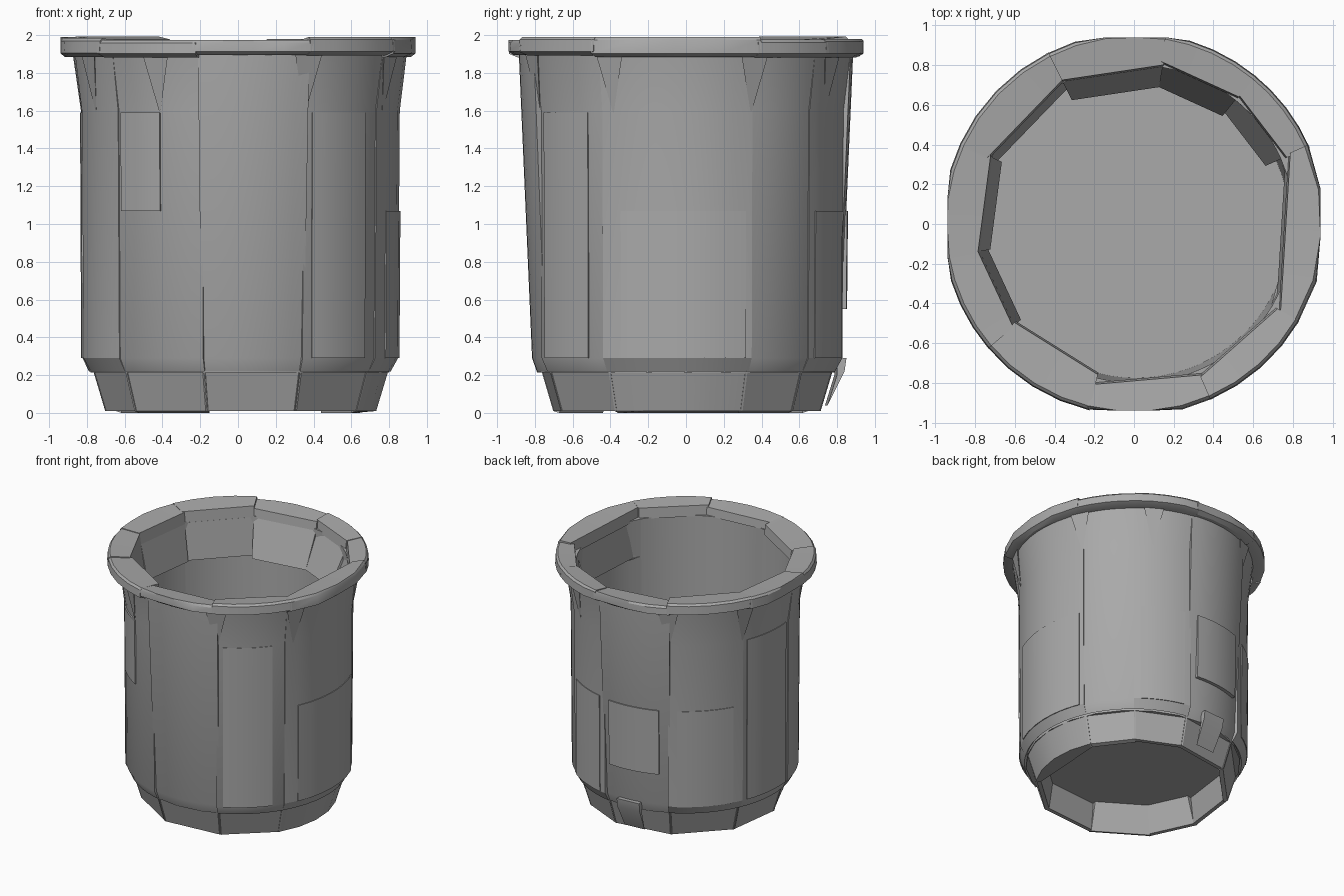
import bpy, bmesh, math, random
from math import sin, cos, radians

random.seed(4)
cube = bpy.data.objects.get("Cube")
if cube:
    bpy.data.objects.remove(cube, do_unlink=True)

grey = bpy.data.materials.new("plain grey")
grey.use_nodes = True
grey.diffuse_color = (0.4, 0.4, 0.4, 1)
grey.node_tree.nodes["Principled BSDF"].inputs["Base Color"].default_value = (0.4, 0.4, 0.4, 1)


def finish(name, bm, shift=0.0):
    bmesh.ops.recalc_face_normals(bm, faces=bm.faces)
    mesh = bpy.data.meshes.new(name)
    bm.to_mesh(mesh)
    bm.free()
    obj = bpy.data.objects.new(name, mesh)
    obj.location.x = shift
    mesh.materials.append(grey)
    bpy.context.collection.objects.link(obj)
    bpy.ops.object.select_all(action='DESELECT')
    obj.select_set(True)
    bpy.context.view_layer.objects.active = obj
    bpy.ops.object.shade_smooth_by_angle(angle=radians(25))


def sector(name, start, end, outer, inner, flat_outer=False, flat_inner=True,
           steps=6, shift=0.0, limit=2.0):
    """Closed wall segment; flat sides follow the chord instead of the arc."""
    bm = bmesh.new()
    mid, half = radians(start + end) / 2, radians(end - start) / 2
    rings = []
    for i in range(steps + 1):
        a = mid - half + 2 * half * i / steps
        chord = cos(half) / cos(a - mid)
        ring = []
        for rows, flat in ((outer, flat_outer), (inner, flat_inner)):
            for r, z in rows:
                r = r * chord if flat else r
                x, y = (max(-limit, min(limit, v)) for v in (r * cos(a), r * sin(a)))
                ring.append(bm.verts.new((x, y, z)))
        rings.append(ring)
    n = len(rings[0])
    for p, q in zip(rings, rings[1:]):
        for j in range(n):
            k = (j + 1) % n
            bm.faces.new((p[j], p[k], q[k], q[j]))
    bm.faces.new(rings[0])
    bm.faces.new(rings[-1])
    finish(name, bm, shift)


# Uneven breaks around the cup, with the inner radius of the rim in each
breaks = [24, 51, 80, 117, 155, 190, 220, 256, 294, 329, 384]
rim_inner = [0.84, 0.83, 0.815, 0.81, 0.8, 0.8, 0.78, 0.835, 0.84, 0.865]
# Lower inner radius of the sloping collar inside the mouth, by segment
collar_inner = {0: 0.72, 1: 0.70, 2: 0.70, 3: 0.76, 4: 0.74, 5: 0.75, 9: 0.83}
straight = {2, 7}

for i, (a, b) in enumerate(zip(breaks, breaks[1:])):
    lift = 0.006 * (i % 2)

    # Rim segments: faceted outside, straight inside
    top = 1.98 + random.uniform(-0.01, 0.015)
    low = 1.885 + random.uniform(-0.005, 0.01)
    sector(f"rim_{i + 1}", a - 0.5, b + 0.5,
           [(0.915, low), (0.965, low + 0.02), (0.96, top - 0.015), (0.945, top)],
           [(rim_inner[i], top - 0.015), (rim_inner[i] - 0.01, low)], steps=4, limit=0.94)

    # Wall segments, some flaring under the rim, some tapering evenly
    if i in straight:
        outer = [(0.79, 0.22), (0.815, 0.29), (0.885, 1.9)]
    else:
        outer = [(0.8, 0.22), (0.833 + lift, 0.29), (0.842 + lift, 1.6), (0.885, 1.9)]
    sector(f"wall_{i + 1}", a - 0.5, b + 0.5, outer, [(0.80, 1.9), (0.775, 0.25)],
           flat_inner=False, steps=8, shift=0.01)

    # Collar pieces inside the mouth
    if i in collar_inner:
        sector(f"collar_{i + 1}", a, b, [(0.8, 1.6), (0.82, 1.89)],
               [(rim_inner[i] - 0.005, 1.89), (collar_inner[i], 1.6)], shift=0.005)

    # Faceted foot ring, narrowing downward
    sector(f"foot_{i + 1}", a - 0.5, b + 0.5, [(0.723, 0.01), (0.785, 0.215)],
           [(0.62 if i in (5, 6) else 0.66, 0.22), (0.69, 0.0 if i % 3 == 0 else 0.01)],
           flat_outer=i != 9, steps=4, shift=0.01)

# Floor
bm = bmesh.new()
bmesh.ops.create_cone(bm, cap_ends=True, segments=24, radius1=0.79, radius2=0.79, depth=0.075)
bmesh.ops.translate(bm, verts=bm.verts, vec=(0.01, 0, 0.2525))
finish("floor", bm)

# Overlapping thin skin plates: start, end, bottom, top, radius below, radius above
plates = [
    ("right_plate", -24, 22, 0.29, 1.07, 0.845, 0.85),
    ("back_plate", 84, 112, 0.55, 1.07, 0.853, 0.858),
    ("front_right_plate", 297, 322, 0.29, 1.59, 0.841, 0.846),
    ("front_left_plate", 222, 240, 1.07, 1.59, 0.846, 0.852),
    ("left_plate", 158, 187, 0.29, 1.59, 0.841, 0.847),
    ("back_left_plate", 121, 150, 0.29, 1.07, 0.844, 0.85),
    ("back_right_plate", 54, 77, 0.29, 1.07, 0.844, 0.85),
]
for name, a, b, z0, z1, r0, r1 in plates:
    sector(name, a, b, [(r0, z0), (r1, z1)], [(r1 - 0.03, z1), (r0 - 0.03, z0)],
           flat_inner=False, shift=0.01)

# Facet wedges beneath the rim at the wall joints
for i, a in enumerate((24, 60, 117, 155, 206, 240, 294, 333)):
    bm = bmesh.new()
    pts = [(0.845, a, 1.58), (0.9, a - 5, 1.9), (0.9, a + 5, 1.9), (0.84, a, 1.9)]
    v = [bm.verts.new((r * cos(radians(t)), r * sin(radians(t)), z)) for r, t, z in pts]
    for skip in v:
        bm.faces.new([p for p in v if p is not skip])
    finish(f"rim_wedge_{i + 1}", bm, 0.01)

# Small leaning tab at the lower back
sector("back_tab", 88, 101, [(0.75, 0.04), (0.84, 0.22), (0.85, 0.29)],
       [(0.8, 0.29), (0.8, 0.2)], flat_outer=True, steps=2)
